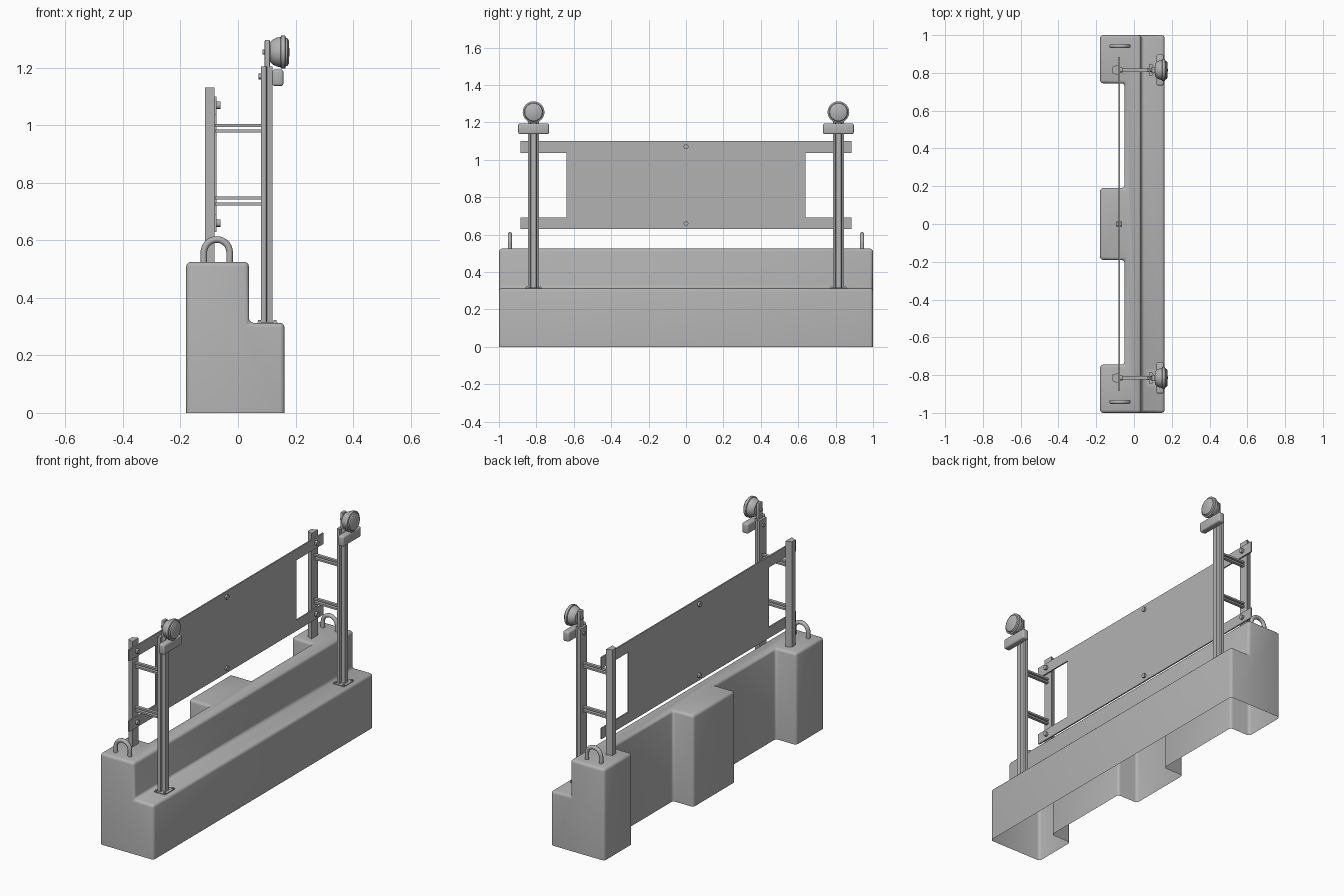
import bpy, bmesh, math
from mathutils import Vector

if "Cube" in bpy.data.objects:
    bpy.data.objects.remove(bpy.data.objects["Cube"])

grey = bpy.data.materials.new("dark_grey")
grey.diffuse_color = (0.45, 0.45, 0.45, 1)
grey.use_nodes = True
grey.node_tree.nodes["Principled BSDF"].inputs["Base Color"].default_value = grey.diffuse_color


def finish(name, bm, angle=35):
    bmesh.ops.recalc_face_normals(bm, faces=bm.faces)
    me = bpy.data.meshes.new(name)
    bm.to_mesh(me)
    bm.free()
    me.shade_smooth()
    me.set_sharp_from_angle(angle=math.radians(angle))
    me.materials.append(grey)
    ob = bpy.data.objects.new(name, me)
    bpy.context.collection.objects.link(ob)
    return ob


def prism(name, pts, vec):
    bm = bmesh.new()
    f = bm.faces.new([bm.verts.new(p) for p in pts])
    ext = bmesh.ops.extrude_face_region(bm, geom=[f], use_keep_orig=True)
    bmesh.ops.translate(bm, vec=Vector(vec), verts=[v for v in ext["geom"] if isinstance(v, bmesh.types.BMVert)])
    return finish(name, bm)


def box(name, lo, hi, bevel=0):
    bm = bmesh.new()
    lo, hi = Vector(lo), Vector(hi)
    bmesh.ops.create_cube(bm, size=1)
    for v in bm.verts:
        v.co = (lo + hi) / 2 + v.co * (hi - lo)
    if bevel:
        bmesh.ops.bevel(bm, geom=bm.edges[:], offset=bevel, segments=3, profile=0.5, affect='EDGES')
    return finish(name, bm)


def lathe_x(name, profile, y, z, steps=32):
    """Revolve (x, radius) points about an axis parallel to x."""
    bm = bmesh.new()
    vs = [bm.verts.new((x, y, z + r)) for x, r in profile]
    es = [bm.edges.new(p) for p in zip(vs, vs[1:])]
    bmesh.ops.spin(bm, geom=vs + es, cent=(0, y, z), axis=(1, 0, 0), angle=math.tau, steps=steps)
    bmesh.ops.remove_doubles(bm, verts=bm.verts, dist=1e-5)
    return finish(name, bm, 30)


def bolt(name, x0, x1, y, z, r=0.013, steps=12):
    lathe_x(name, [(x0, 0), (x0, r), (x1, r), (x1, 0)], y, z, steps)


# concrete base: plan with two rear recesses, lower step in front, open underneath
bm = bmesh.new()
back, rec, mid, front = -0.18, -0.05, 0.038, 0.162
plan = [(mid, -1), (mid, 1), (back, 1), (back, 0.745), (rec, 0.745), (rec, 0.19), (back, 0.19),
        (back, -0.19), (rec, -0.19), (rec, -0.745), (back, -0.745), (back, -1)]
for h0, h1 in ((0, 0.313), (0.313, 0.525)):
    ring = [[bm.verts.new((x, y, z)) for x, y in plan] for z in (h0, h1)]
    n = len(plan)
    for i in range(n):
        if h0 == 0 and i == 0:
            continue
        j = (i + 1) % n
        bm.faces.new((ring[0][i], ring[0][j], ring[1][j], ring[1][i]))
bm.faces.new(ring[1])
s = [[bm.verts.new((x, y, z)) for x, z in ((mid, 0), (front, 0), (front, 0.313), (mid, 0.313))] for y in (-1, 1)]
for a, b in ((1, 2), (2, 3)):
    bm.faces.new((s[0][a], s[0][b], s[1][b], s[1][a]))
for q in s:
    bm.faces.new(q)
bmesh.ops.remove_doubles(bm, verts=bm.verts, dist=1e-5)
bmesh.ops.recalc_face_normals(bm, faces=bm.faces)
bmesh.ops.dissolve_limit(bm, angle_limit=0.02, verts=bm.verts, edges=bm.edges)
sharp = [e for e in bm.edges if len(e.link_faces) == 2 and e.calc_face_angle() > 0.5]
bmesh.ops.bevel(bm, geom=sharp, offset=0.016, segments=3, profile=0.5, affect='EDGES')
finish("concrete_base", bm, 40)

# sign board with four mounting arms
quarter = [(0.885, 1.1), (0.885, 1.037), (0.64, 1.037), (0.64, 0.692), (0.885, 0.692), (0.885, 0.63)]
outline = quarter + [(-y, z) for y, z in reversed(quarter)]
prism("sign_board", [(-0.082, y, z) for y, z in outline], (0.008, 0, 0))
for z in (0.66, 1.07):
    bolt("board_bolt", -0.094, -0.064, 0, z)

for side in (-1, 1):
    y = 0.815 * side

    # rear post, tapered section
    pts = [(-0.115, -0.016), (-0.082, -0.029), (-0.082, 0.029), (-0.115, 0.016)]
    prism("rear_post", [(px, y + py, 0.51) for px, py in pts], (0, 0, 0.622))

    # front post, flanged section
    half = [(0.08, 0.03), (0.098, 0.03), (0.1, 0.018), (0.12, 0.014)]
    pts = half + [(px, -py) for px, py in reversed(half)]
    prism("front_post", [(px, y + py, 0.31) for px, py in pts], (0, 0, 0.895))

    # foot plate with bolts
    box("foot_plate", (0.067, y - 0.045, 0.308), (0.137, y + 0.045, 0.317))
    for dx in (0.075, 0.129):
        for dy in (-0.036, 0.036):
            box("foot_bolt", (dx - 0.005, y + dy - 0.005, 0.315), (dx + 0.005, y + dy + 0.005, 0.323))

    # paired cross rails between the posts
    for z in (0.737, 0.99):
        for d in (-0.01, 0.01):
            box("cross_rail", (-0.08, y - 0.009, z + d - 0.005), (0.085, y + 0.009, z + d + 0.005))

    # arm bolts
    for z in (0.66, 1.07):
        bolt("arm_bolt", -0.076, -0.061, y, z, 0.013)

    # warning lamp: battery box, bracket and round lens
    box("lamp_box", (0.119, y - 0.082, 1.137), (0.158, y + 0.082, 1.195), 0.009)
    box("lamp_bracket", (0.093, y - 0.016, 1.18), (0.111, y + 0.016, 1.297), 0.003)
    bolt("lamp_bolt", 0.086, 0.094, y, 1.255, 0.009)
    bolt("box_bolt", 0.072, 0.081, y, 1.17, 0.01)
    lathe_x("lamp_head", [(0.11, 0), (0.112, 0.034), (0.12, 0.043), (0.135, 0.05), (0.148, 0.053),
                          (0.15, 0.058), (0.164, 0.058), (0.166, 0.05), (0.173, 0.047), (0.177, 0.04),
                          (0.179, 0)], y, 1.255)

    # lifting hoop
    cu = bpy.data.curves.new("lifting_hoop", 'CURVE')
    cu.dimensions = '3D'
    cu.bevel_depth = 0.0115
    cu.bevel_resolution = 3
    cu.materials.append(grey)
    path = [(0.045, 0.5)]
    path += [(0.045 * math.cos(a), 0.558 + 0.045 * math.sin(a)) for a in [math.pi * i / 14 for i in range(15)]]
    path += [(-0.045, 0.5)]
    sp = cu.splines.new('POLY')
    sp.points.add(len(path) - 1)
    for p, (px, pz) in zip(sp.points, path):
        p.co = (px - 0.074, 0.942 * side, pz, 1)
    bpy.context.collection.objects.link(bpy.data.objects.new("lifting_hoop", cu))
